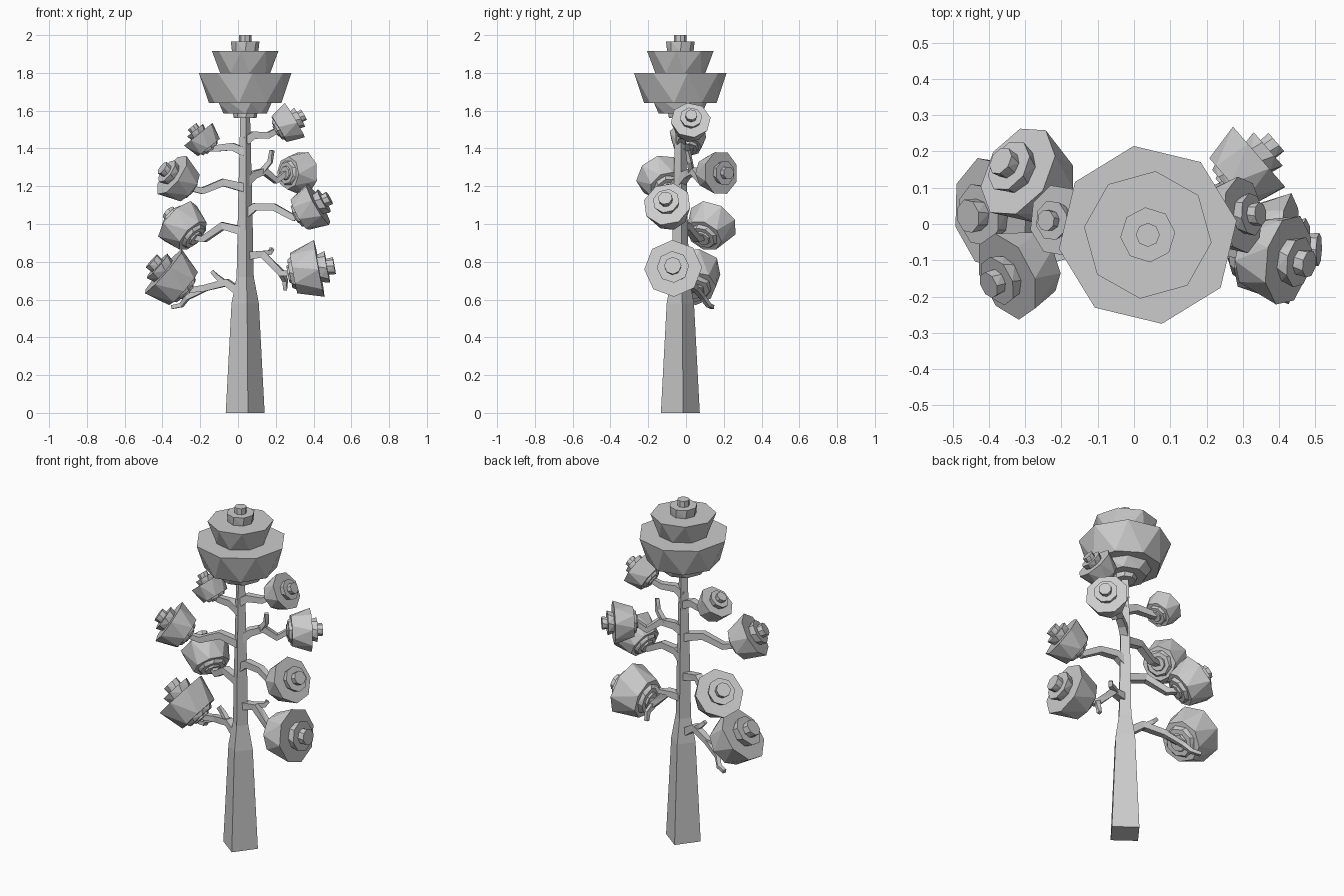
import bpy, bmesh, math
from mathutils import Vector, Quaternion

cube = bpy.data.objects.get("Cube")
if cube:
    bpy.data.objects.remove(cube)

gray = bpy.data.materials.new("plain gray")
gray.use_nodes = True
COLOR = (0.6, 0.6, 0.6, 1)
gray.diffuse_color = COLOR
gray.node_tree.nodes["Principled BSDF"].inputs["Base Color"].default_value = COLOR


def loft(name, rings, sides):
    """Skin rings of (centre, axis rotation, radius, spin in degrees)."""
    bm = bmesh.new()
    loops = []
    for centre, rot, radius, spin in rings:
        angles = [math.radians(spin) + math.tau * i / sides for i in range(sides)]
        loops.append([bm.verts.new(Vector(centre) + rot @ Vector(
            (radius * math.cos(a), radius * math.sin(a), 0))) for a in angles])
    for low, high in zip(loops, loops[1:]):
        for i in range(sides):
            j = (i + 1) % sides
            bm.faces.new((low[i], low[j], high[j], high[i]))
    bm.faces.new(loops[0][::-1])
    bm.faces.new(loops[-1])
    twisted = [f for f in bm.faces if len(f.verts) == 4]
    bmesh.ops.triangulate(bm, faces=twisted)
    bmesh.ops.recalc_face_normals(bm, faces=bm.faces[:])
    mesh = bpy.data.meshes.new(name)
    bm.to_mesh(mesh)
    bm.free()
    mesh.materials.append(gray)
    obj = bpy.data.objects.new(name, mesh)
    bpy.context.collection.objects.link(obj)
    return obj


UPRIGHT = Quaternion()


def foliage(name, origin, axis, scale, profile, spin=0):
    """Stepped tiers of leaves along an axis; profile rows are height, radius, spin."""
    axis = Vector(axis).normalized()
    rot = axis.to_track_quat('Z', 'Y') if axis.z < 0.999 else UPRIGHT
    loft(name, [(Vector(origin) + axis * h * scale, rot, r * scale, s + spin)
                for h, r, s in profile], 8)


def branch(name, points, thick, thin):
    """Tapering four-sided limb through the points."""
    pts = [Vector(p) for p in points]
    last = len(pts) - 1
    rings = []
    for i, p in enumerate(pts):
        way = (pts[min(i + 1, last)] - pts[max(i - 1, 0)]).normalized()
        rings.append((p, way.to_track_quat('Z', 'Y'),
                      thick + (thin - thick) * i / last, 45))
    loft(name, rings, 4)


# Trunk
CX, CY = 0.038, -0.03
loft("trunk", [((CX, CY, z), UPRIGHT, r, 8) for z, r in
               ((0, 0.104), (0.58, 0.073), (0.72, 0.046), (1.1, 0.038), (1.58, 0.026))], 4)

# Crown on top of the trunk
CROWN = ((0, 0.06, 0), (0.025, 0.065, 8), (0.025, 0.115, 0), (0.08, 0.142, 12),
         (0.08, 0.195, -10), (0.24, 0.248, 9), (0.24, 0.135, 10), (0.355, 0.177, -7),
         (0.355, 0.07, 0), (0.405, 0.076, 5), (0.405, 0.033, 0), (0.44, 0.033, 0))
foliage("crown", (CX, CY, 1.56), (0, 0, 1), 1, CROWN)

# Leaf clusters: centre of the widest rim, axis, rim radius
CLUSTER = ((-1.1, 0.3, 0), (-1.03, 0.33, 8), (-1.03, 0.5, 0), (-0.9, 0.58, 8),
           (-0.9, 0.74, -10), (0, 1, 8), (0, 0.48, 0), (0.28, 0.56, 10),
           (0.28, 0.28, 0), (0.53, 0.3, 8))
clusters = {
    "right_top": ((0.3, 0.025, 1.55), (0.85, 0.05, 0.5), 0.107),
    "right_back": ((0.345, 0.185, 1.27), (0.75, 0.65, 0), 0.118),
    "right_middle": ((0.425, -0.1, 1.105), (0.85, -0.15, 0.48), 0.128),
    "right_low": ((0.43, -0.068, 0.765), (0.97, -0.03, 0.18), 0.153),
    "left_top": ((-0.21, 0.01, 1.475), (-0.6, 0, 0.75), 0.1),
    "left_upper": ((-0.35, -0.145, 1.26), (-0.75, -0.35, 0.55), 0.127),
    "left_back": ((-0.32, 0.145, 1.015), (-0.65, 0.4, 0.62), 0.137),
    "left_low": ((-0.395, 0.03, 0.75), (-0.75, -0.1, 0.65), 0.157),
}
for n, (label, (centre, axis, radius)) in enumerate(clusters.items()):
    foliage("leaf_cluster_" + label, centre, axis, radius, CLUSTER, 13 * n)

# Limbs run from the trunk through their bends into the cluster of the same name
limbs = {
    "right_top": [(CX, CY, 1.44), (0.08, -0.02, 1.47), (0.16, 0, 1.47)],
    "right_back": [(CX, CY, 1.22), (0.08, 0, 1.26), (0.14, 0.04, 1.28), (0.2, 0.08, 1.23)],
    "right_middle": [(CX, CY, 1.05), (0.09, -0.04, 1.09), (0.19, -0.06, 1.09),
                     (0.3, -0.08, 1.03)],
    "right_low": [(CX, CY, 0.83), (0.13, -0.02, 0.84), (0.23, -0.03, 0.74)],
    "left_top": [(CX, CY, 1.38), (-0.03, -0.02, 1.41), (-0.12, 0, 1.4)],
    "left_upper": [(CX, CY, 1.19), (-0.08, -0.05, 1.22), (-0.19, -0.08, 1.175)],
    "left_back": [(CX, CY, 0.96), (-0.08, 0, 0.99), (-0.18, 0.06, 0.92)],
    "left_low": [(CX, CY, 0.62), (-0.06, 0, 0.69), (-0.18, 0.05, 0.66)],
}
for label, path in limbs.items():
    centre, axis, radius = clusters[label]
    tip = Vector(centre) - Vector(axis).normalized() * radius
    branch("branch_" + label, path + [tip], 0.032, 0.02)

# Bare side twigs
twigs = {
    "left_low": [(-0.17, 0.05, 0.66), (-0.27, 0.09, 0.61), (-0.3, 0.12, 0.57), (-0.35, 0.14, 0.56)],
    "left_stub": [(-0.06, 0, 0.68), (-0.11, 0.02, 0.72), (-0.14, 0.02, 0.75)],
    "right_low": [(0.23, -0.03, 0.74), (0.25, 0, 0.7), (0.25, 0.01, 0.65)],
    "right_stub": [(0.1, -0.02, 0.84), (0.17, 0.01, 0.85), (0.18, 0.02, 0.87)],
    "right_back": [(0.12, 0.03, 1.27), (0.17, 0.02, 1.33), (0.18, 0.01, 1.39)],
}
for label, path in twigs.items():
    branch("twig_" + label, path, 0.02, 0.014)
